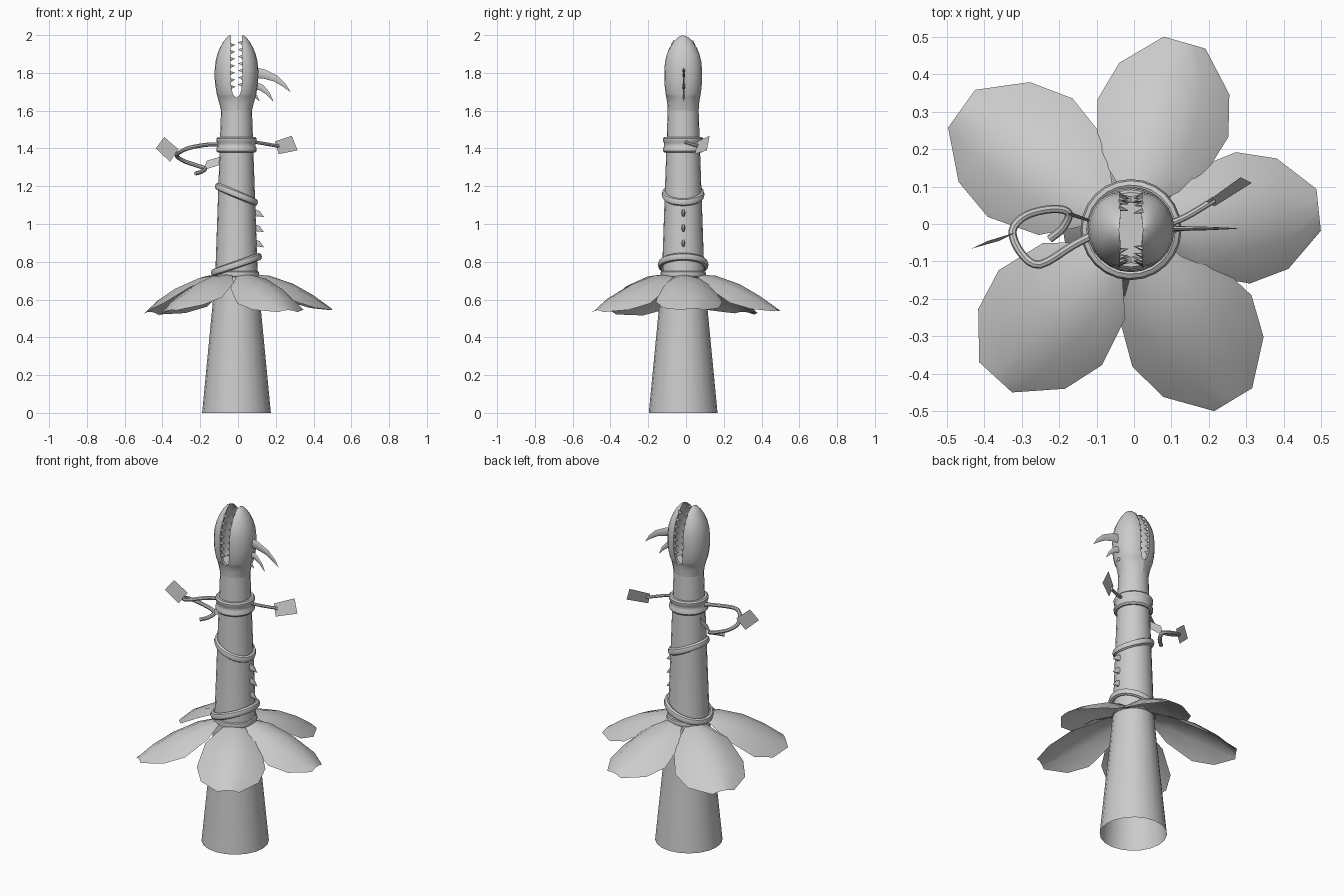
import bpy, bmesh, math
from mathutils import Vector

if "Cube" in bpy.data.objects:
    bpy.data.objects.remove(bpy.data.objects["Cube"])

CX, CY = -0.008, -0.015          # axis of the stalk

grey = bpy.data.materials.new("plain grey")
grey.diffuse_color = (0.6, 0.6, 0.6, 1)
grey.use_nodes = True
grey.node_tree.nodes["Principled BSDF"].inputs["Base Color"].default_value = grey.diffuse_color


def make(name, verts, faces, loc=(0, 0, 0), angle=40):
    me = bpy.data.meshes.new(name)
    me.from_pydata([tuple(v) for v in verts], [], faces)
    bm = bmesh.new()
    bm.from_mesh(me)
    bmesh.ops.remove_doubles(bm, verts=bm.verts, dist=1e-5)
    bmesh.ops.recalc_face_normals(bm, faces=bm.faces)
    bm.to_mesh(me)
    bm.free()
    me.shade_smooth()
    me.set_sharp_from_angle(angle=math.radians(angle))
    me.materials.append(grey)
    ob = bpy.data.objects.new(name, me)
    ob.location = loc
    bpy.context.collection.objects.link(ob)
    return ob


def grid_faces(rows, cols, start=0, wrap_cols=False, wrap_rows=False):
    return [(start + i * cols + j, start + i * cols + (j + 1) % cols,
             start + (i + 1) % rows * cols + (j + 1) % cols,
             start + (i + 1) % rows * cols + j)
            for i in range(rows if wrap_rows else rows - 1)
            for j in range(cols if wrap_cols else cols - 1)]


def lathe(name, profile, n, z=0):
    verts = [(r * math.cos(math.tau * j / n), r * math.sin(math.tau * j / n), h)
             for r, h in profile for j in range(n)]
    return make(name, verts, grid_faces(len(profile), n, wrap_cols=True), (CX, CY, z))


def sweep(name, path, sizes, n=8, closed=False, ref=(0, 1, 0), loc=(0, 0, 0)):
    """Tube along path; sizes are (half width along ref, half width across)."""
    pts = [Vector(p) for p in path]
    m, verts = len(pts), []
    for i, p in enumerate(pts):
        a = pts[(i - 1) % m] if closed else pts[max(i - 1, 0)]
        b = pts[(i + 1) % m] if closed else pts[min(i + 1, m - 1)]
        t = (b - a).normalized()
        side = Vector(ref) - t * t.dot(Vector(ref))
        side.normalize()
        up = t.cross(side)
        w, h = sizes[i] if isinstance(sizes, list) else sizes
        verts += [p + side * w * math.cos(math.tau * k / n) + up * h * math.sin(math.tau * k / n)
                  for k in range(n)]
    faces = grid_faces(m, n, wrap_cols=True, wrap_rows=closed)
    if not closed:
        faces += [tuple(range(n)), tuple(range((m - 1) * n, m * n))]
    return make(name, verts, faces, loc)


def smooth_path(pts, steps=4):
    """Catmull-Rom through the points."""
    p = [Vector(q) for q in pts]
    p = [2 * p[0] - p[1]] + p + [2 * p[-1] - p[-2]]
    out = []
    for i in range(1, len(p) - 2):
        a, b, c, d = p[i - 1:i + 3]
        for k in range(steps):
            t = k / steps
            out.append(0.5 * (2 * b + (c - a) * t + (2 * a - 5 * b + 4 * c - d) * t * t
                              + (3 * b - a - 3 * c + d) * t ** 3))
    return out + [p[-2]]


# Stalk, open at the bottom
lathe("stalk", [(0.182, 0), (0.129, 0.55), (0.112, 0.74), (0.096, 1.2), (0.082, 1.6)], 20)

# Collars around the stalk
lathe("upper_collar", [(0.085, -0.042), (0.099, -0.042), (0.107, -0.033), (0.107, -0.02),
                       (0.101, -0.01), (0.101, 0.01), (0.107, 0.018), (0.107, 0.032),
                       (0.1, 0.04), (0.085, 0.04)], 20, 1.42)
lathe("petal_collar", [(0.105, -0.02), (0.118, -0.012), (0.121, 0), (0.118, 0.012),
                       (0.105, 0.02)], 20, 0.735)

# Tilted vine rings wrapped around the stalk
for name, z, tilt, r, w in (("upper_vine_ring", 1.157, -0.042, 0.098, 0.02),
                            ("lower_vine_ring", 0.785, 0.042, 0.119, 0.02)):
    ring = [(r * math.cos(a), r * math.sin(a), z + tilt * math.cos(a))
            for a in (math.tau * i / 24 for i in range(24))]
    sweep(name, ring, (w, 0.016), closed=True, ref=(0, 0, 1), loc=(CX, CY, 0))

# Petals: arched sheets, (radius, half width, ridge drop), each turned, scaled and twisted
ribs = [(0.09, 0.05, 0.005), (0.18, 0.145, 0.012), (0.31, 0.182, 0.056),
        (0.42, 0.153, 0.118), (0.52, 0.058, 0.19)]
for k, (ang, size, twist) in enumerate(((6, 0.97, 0), (74, 1, 0), (144.5, 1.07, 0.05),
                                        (227.5, 1.03, 0.18), (301, 1.02, 0))):
    verts = [(r * size, w * s * size, (-d - 3 * (w * s) ** 2 + twist * w * s) * size)
             for r, w, d in ribs for s in (-1, -0.5, 0, 0.5, 1)]
    petal = make(f"petal_{k + 1}", verts, grid_faces(5, 5), (CX, CY, 0.738))
    petal.rotation_euler.z = math.radians(ang)

# Head: two hollow jaws. Rows are (height, half width x, half width y, half gap)
head = [(1.6, 0.082, 0.082, 0), (1.635, 0.09, 0.084, 0), (1.67, 0.1, 0.089, 0),
        (1.677, 0.102, 0.091, 0.012), (1.69, 0.105, 0.093, 0.02), (1.72, 0.11, 0.097, 0.027),
        (1.76, 0.115, 0.1, 0.03), (1.81, 0.116, 0.1, 0.031), (1.86, 0.111, 0.096, 0.031),
        (1.9, 0.101, 0.086, 0.03), (1.935, 0.087, 0.07, 0.029), (1.965, 0.07, 0.051, 0.028),
        (1.988, 0.052, 0.029, 0.029), (2.0, 0.034, 0.0, 0.032)]
N = 11


def head_at(z):
    for a, b in zip(head, head[1:]):
        if z <= b[0]:
            t = (z - a[0]) / (b[0] - a[0])
            return [p + (q - p) * t for p, q in zip(a, b)]


for side, word in ((-1, "left"), (1, "right")):
    def shell(rows, kx, ky):
        return [(side * (g + (x - g) * kx * math.cos(f)), y * ky * math.sin(f), z)
                for z, x, y, g in rows
                for f in (math.pi * (j / (N - 1) - 0.5) for j in range(N))]
    inner_rows = head[2:]
    verts = shell(head, 1, 1) + shell(inner_rows, 0.72, 0.82)
    start = len(head) * N
    faces = grid_faces(len(head), N) + grid_faces(len(inner_rows), N, start)
    faces.append(tuple(range(start, start + N)))               # mouth floor
    for i in range(len(inner_rows) - 1):                       # rim
        for e in (0, N - 1):
            o, q = (i + 2) * N + e, start + i * N + e
            faces.append((o, o + N, q + N, q))
    make(f"{word}_jaw", verts, faces, (CX, CY, 0))

    # Teeth along the front and back rims
    for i in range(7):
        z = 1.725 + i * 0.037 + (0.012 if side > 0 else 0)
        _, _, y, g = head_at(z)
        for end in (-1, 1):
            base = Vector((side * (g + 0.003), end * y * 0.91, z))
            tip = base + Vector((-side * 0.025, -end * 0.006, 0.002))
            sweep(f"{word}_tooth", [base, tip], [(0.008, 0.013), (0.0003, 0.0003)], n=6,
                  loc=(CX, CY, 0))

# Curved horns on the side of the head
horns = [([(0.08, 1.80), (0.135, 1.795), (0.2, 1.77), (0.245, 1.735), (0.277, 1.70)], 0.03),
         ([(0.08, 1.735), (0.125, 1.722), (0.16, 1.69), (0.187, 1.65)], 0.022),
         ([(0.07, 1.685), (0.095, 1.675), (0.115, 1.65)], 0.015)]
for path, w in horns:
    n = len(path) - 1
    taper = [(0.008 * (1 - i / n) + 0.0005, w * (1 - i / n) ** 0.8 + 0.0005) for i in range(n + 1)]
    sweep("horn", [(x, -0.012, z) for x, z in path], taper, n=8)

# Thorns down the stalk
for z in (1.055, 0.975, 0.895):
    sweep("thorn", [(0.075, -0.014, z + 0.005), (0.11, -0.014, z), (0.137, -0.014, z - 0.018)],
          [(0.012, 0.026), (0.009, 0.017), (0.0005, 0.0005)], n=6)

# Tendrils
sweep("left_tendril", smooth_path([
    (-0.09, -0.02, 1.42), (-0.16, -0.055, 1.42), (-0.25, -0.108, 1.405), (-0.30, -0.08, 1.385),
    (-0.325, -0.02, 1.362), (-0.29, 0.022, 1.335), (-0.22, 0.04, 1.31), (-0.175, 0.03, 1.295),
    (-0.19, -0.01, 1.278), (-0.225, -0.04, 1.267)]), (0.011, 0.011), ref=(0, 0, 1))
sweep("right_tendril", smooth_path([
    (0.08, -0.005, 1.435), (0.14, 0.02, 1.425), (0.215, 0.065, 1.412)]),
    (0.009, 0.009), ref=(0, 0, 1))

# Flat leaves at the tendrils
leaves = {
    "outer_left_leaf": [(-0.435, -0.066, 1.40), (-0.39, -0.045, 1.46),
                        (-0.315, -0.022, 1.395), (-0.36, -0.045, 1.33)],
    "inner_left_leaf": [(-0.185, 0.025, 1.285), (-0.165, 0.03, 1.335),
                        (-0.098, 0.005, 1.355), (-0.10, 0.0, 1.312)],
    "right_leaf": [(0.195, 0.06, 1.437), (0.285, 0.125, 1.467),
                   (0.315, 0.11, 1.39), (0.215, 0.047, 1.37)],
}
for name, corners in leaves.items():
    make(name, corners, [(0, 1, 2, 3)])
